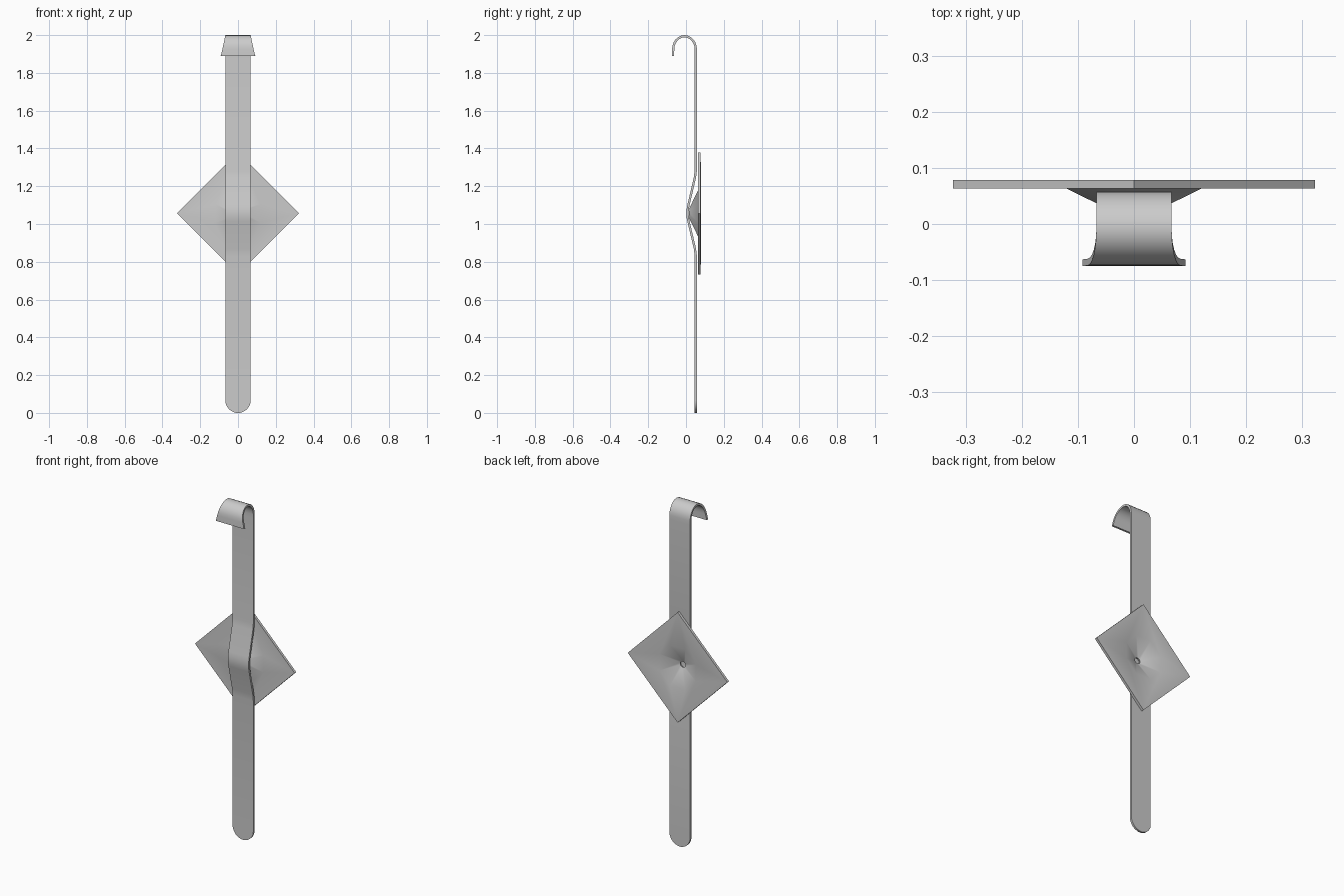
import bpy, bmesh, math

if "Cube" in bpy.data.objects:
    bpy.data.objects.remove(bpy.data.objects["Cube"])

CZ = 1.056   # height of the plate centre


def finish(name, bm, thickness, offset):
    """Turn a sheet into a solid, smooth-shaded object."""
    me = bpy.data.meshes.new(name)
    bm.to_mesh(me)
    bm.free()
    ob = bpy.data.objects.new(name, me)
    bpy.context.collection.objects.link(ob)
    bpy.ops.object.select_all(action='DESELECT')
    bpy.context.view_layer.objects.active = ob
    ob.select_set(True)
    mod = ob.modifiers.new("thickness", 'SOLIDIFY')
    mod.thickness, mod.offset, mod.use_even_offset = thickness, offset, True
    bpy.ops.object.modifier_apply(modifier=mod.name)
    bpy.ops.object.shade_smooth_by_angle(angle=math.radians(40))
    return ob


# Strip: stations of (y, z, half width), from rounded foot to flared hook
W, Y = 0.067, 0.052
stations = []
for i in range(1, 11):                       # rounded foot
    a = math.radians(9 * i)
    stations.append((Y, W * (1 - math.cos(a)) * 1.0, W * math.sin(a)))
stations[0] = (Y, 0.0, stations[0][2])
for y, z in [(Y, 0.83), (0.047, 0.87), (0.013, 1.015), (0.009, 1.035), (0.008, CZ),
             (0.009, 1.077), (0.013, 1.10), (0.047, 1.245), (Y, 1.285), (Y, 1.90)]:
    stations.append((y, z, W))               # shallow bulge over the plate
for i in range(0, 13):                       # hook arc
    a = math.radians(15 * i)
    y, z = -0.008 + 0.06 * math.cos(a), 1.924 + 0.07 * math.sin(a)
    w = W + (0.0235 * (1.994 - z) / 0.104 if i > 6 else 0)
    stations.append((y, z, w))
stations.append((-0.069, 1.89, 0.0915))      # hook lip

bm = bmesh.new()
rows = [[bm.verts.new((s * w, y, z)) for s in (-1, 1)] for y, z, w in stations]
for a, b in zip(rows, rows[1:]):
    bm.faces.new((a[0], a[1], b[1], b[0]))
finish("hanging_strip", bm, 0.012, 0)

# Diamond plate with an eight-sided dimple and a small centre hole
bm = bmesh.new()


def ring(n, r, y, turn=0.0):
    pts = [(turn + 2 * math.pi * i / n) for i in range(n)]
    return [bm.verts.new((r * math.cos(a), y, CZ + r * math.sin(a))) for a in pts]


def loop_edges(vs):
    return [bm.edges.new((v, vs[(i + 1) % len(vs)])) for i, v in enumerate(vs)]


outer = ring(4, 0.323, 0.063)
rim = ring(8, 0.13, 0.063, math.pi / 8)
hole = ring(8, 0.024, 0.015, math.pi / 8)
bmesh.ops.triangle_fill(bm, edges=loop_edges(outer) + loop_edges(rim), use_beauty=True)
for i in range(8):
    j = (i + 1) % 8
    bm.faces.new((rim[i], rim[j], hole[j], hole[i]))
bm.normal_update()
for f in bm.faces:                           # all faces look forward
    if f.normal.y > 0:
        f.normal_flip()
bm.normal_update()
finish("diamond_plate", bm, 0.015, -1)
